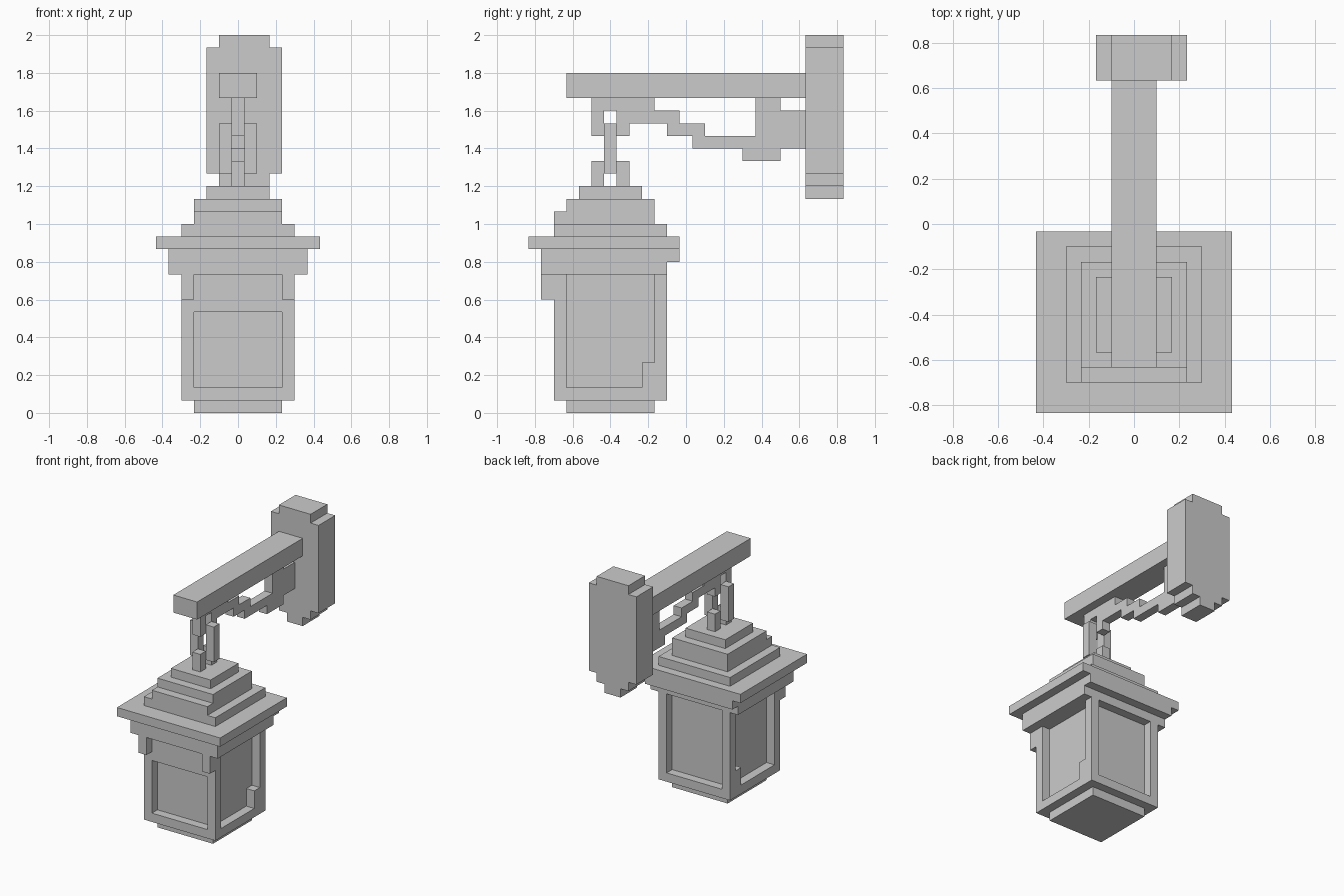
import bpy, bmesh
from itertools import product
from mathutils import Vector

if "Cube" in bpy.data.objects:
    bpy.data.objects.remove(bpy.data.objects["Cube"])

U = 2 / 30  # size of one block


def cells(x0, x1, y0, y1, z0, z1):
    return set(product(range(x0, x1 + 1), range(y0, y1 + 1), range(z0, z1 + 1)))


def part(name, boxes, cuts=(), keep=()):
    """Blocky part from inclusive block ranges, with only its outer faces."""
    solid = set().union(*(cells(*b) for b in boxes))
    for c in cuts:
        solid -= cells(*c)
    for k in keep:
        solid |= cells(*k)
    bm = bmesh.new()
    verts = {}

    def vert(p):
        key = tuple(round(v * 2) for v in p)
        if key not in verts:
            verts[key] = bm.verts.new((p[0] * U, p[1] * U, (p[2] + 0.5) * U))
        return verts[key]

    for c in sorted(solid):
        for axis, sign in product(range(3), (-1, 1)):
            n = Vector((0, 0, 0))
            n[axis] = sign
            if tuple(int(a + b) for a, b in zip(c, n)) in solid:
                continue
            a = Vector((0, 0, 0))
            a[(axis + 1) % 3] = 1
            b = n.cross(a)
            mid = Vector(c) + n / 2
            bm.faces.new([vert(mid + (a * s + b * t) / 2)
                          for s, t in ((-1, -1), (1, -1), (1, 1), (-1, 1))])
    # merge coplanar block faces into large flat faces
    bmesh.ops.dissolve_limit(bm, angle_limit=0.01, verts=bm.verts, edges=bm.edges)
    me = bpy.data.meshes.new(name)
    bm.to_mesh(me)
    bm.free()
    ob = bpy.data.objects.new(name, me)
    bpy.context.collection.objects.link(ob)
    return ob


# Lantern body: frame with a recessed pane on each side
part("lantern_base", [(-3, 3, -9, -3, 0, 0)])
part("lantern_body", [(-4, 4, -10, -2, 1, 10)],
     cuts=[(-3, 3, -10, -10, 2, 7), (-3, 3, -2, -2, 2, 10)]
          + [(s, s, -9, -3, 2, 10) for s in (-4, 4)],
     keep=[(s, s, -3, -3, 2, 3) for s in (-4, 4)])
for side, x in (("left", -4), ("right", 4)):
    part("eave_bracket_" + side, [(x, x, -11, -11, 9, 10)])

# Stepped roof
part("roof", [(-5, 5, -11, -2, 11, 11), (-5, 5, -11, -1, 12, 12),
              (-6, 6, -12, -1, 13, 13), (-4, 4, -10, -2, 14, 14),
              (-3, 3, -10, -3, 15, 15), (-3, 3, -9, -3, 16, 16),
              (-2, 2, -8, -4, 17, 17)])

# Chain links
part("chain_lower_link", [(0, 0, y, y, 18, 19) for y in (-7, -5)])
part("chain_middle_link", [(x, x, -6, -6, 19, 22) for x in (-1, 1)])

# Curved brace under the arm, ending in the hanging hook
part("arm_brace", [(0, 0, *r) for r in (
    (-7, -3, 24, 24), (-7, -7, 22, 23), (-5, -1, 23, 23), (-5, -5, 22, 22),
    (-1, 1, 22, 22), (1, 7, 21, 21), (5, 7, 20, 20), (6, 7, 22, 24),
    (8, 9, 21, 23))])

# Arm and wall plate
part("arm_beam", [(-1, 1, -9, 9, 25, 26)])
part("wall_plate", [(-2, 3, 10, 12, 19, 28), (-1, 2, 10, 12, 29, 29),
                    (-1, 2, 10, 12, 18, 18), (0, 1, 10, 12, 17, 17)])
